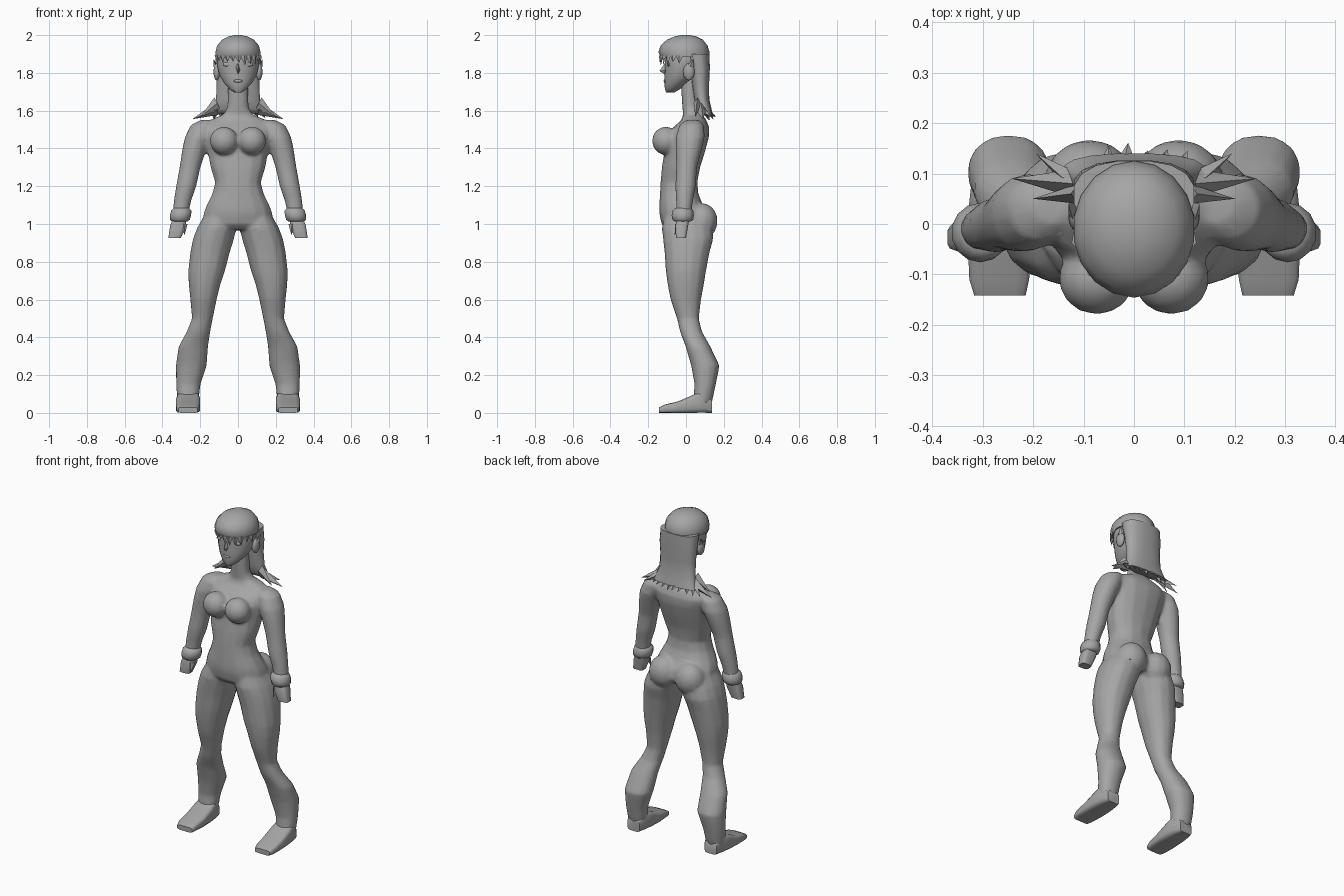
import bpy, bmesh, math, random
from mathutils import Vector, Matrix

random.seed(4)
grey = bpy.data.materials.new("plain grey")
grey.diffuse_color = (0.38, 0.38, 0.38, 1)


def loft(bm, rows, axis="z", n=14, power=2.0, mirror=False):
    """Rows are (position, x0, x1, low, high); rounded sections joined and capped."""
    for s in ((1, -1) if mirror else (1,)):
        rings = []
        for p, x0, x1, lo, hi in rows:
            ring = []
            for i in range(n):
                a = 2 * math.pi * (i + 0.5) / n
                c, d = math.cos(a), math.sin(a)
                c = math.copysign(abs(c) ** (2 / power), c)
                d = math.copysign(abs(d) ** (2 / power), d)
                x = s * ((x0 + x1) / 2 + c * (x1 - x0) / 2)
                v = (lo + hi) / 2 + d * (hi - lo) / 2
                ring.append(bm.verts.new((x, v, p) if axis == "z" else (x, p, v)))
            rings.append(ring)
        for r, q in zip(rings, rings[1:]):
            for i in range(n):
                j = (i + 1) % n
                bm.faces.new((r[i], r[j], q[j], q[i]))
        bm.faces.new(rings[0])
        bm.faces.new(rings[-1])


def sym(rows):
    return [(z, -w, w, f, b) for z, w, f, b in rows]


def ball(bm, loc, size, mirror=True):
    for s in ((1, -1) if mirror else (1,)):
        m = Matrix.Translation((s * loc[0], loc[1], loc[2])) @ Matrix.Diagonal((*size, 1))
        bmesh.ops.create_uvsphere(bm, u_segments=14, v_segments=10, radius=1, matrix=m)


def spike(bm, base, tip, a, b):
    """Four-sided lock from a diamond base to a point."""
    base, a, b = Vector(base), Vector(a), Vector(b)
    ring = [bm.verts.new(base + k) for k in (a, b, -a, -b)]
    t = bm.verts.new(tip)
    for i in range(4):
        bm.faces.new((ring[i], ring[(i + 1) % 4], t))
    bm.faces.new(ring)


def finish(bm, name, angle=60, blend=False):
    bmesh.ops.recalc_face_normals(bm, faces=bm.faces[:])
    me = bpy.data.meshes.new(name)
    bm.to_mesh(me)
    bm.free()
    me.materials.append(grey)
    ob = bpy.data.objects.new(name, me)
    bpy.context.collection.objects.link(ob)
    bpy.ops.object.select_all(action="DESELECT")
    ob.select_set(True)
    bpy.context.view_layer.objects.active = ob
    if blend:  # fuse overlapping volumes into one skin
        r = ob.modifiers.new("fuse", "REMESH")
        r.mode, r.voxel_size = "VOXEL", 0.009
        s = ob.modifiers.new("soften", "SMOOTH")
        s.factor, s.iterations = 0.5, 6
        d = ob.modifiers.new("reduce", "DECIMATE")
        d.ratio = 0.2
        for m in ("fuse", "soften", "reduce"):
            bpy.ops.object.modifier_apply(modifier=m)
        bpy.ops.object.shade_smooth()
    else:
        bpy.ops.object.shade_smooth_by_angle(angle=math.radians(angle))
    return ob


# Body: torso and neck, legs, arms, chest and seat fused
bm = bmesh.new()
loft(bm, sym([(0.97, .12, -.10, .11), (1.0, .19, -.13, .13), (1.06, .184, -.142, .12),
              (1.1, .168, -.142, .09), (1.16, .138, -.138, .066), (1.22, .122, -.135, .06),
              (1.3, .147, -.128, .075), (1.38, .162, -.115, .1), (1.46, .178, -.105, .122),
              (1.51, .19, -.07, .124), (1.55, .15, -.025, .108), (1.58, .078, -.015, .085),
              (1.62, .056, -.02, .068), (1.78, .052, -.03, .06)]), power=2.3)
loft(bm, [(1.07, .02, .165, -.11, .10), (.98, .008, .218, -.128, .14), (.92, .02, .24, -.122, .145),
          (.85, .042, .254, -.114, .125), (.75, .068, .265, -.107, .106), (.68, .092, .262, -.098, .095),
          (.6, .112, .253, -.082, .08), (.5, .133, .244, -.048, .068), (.43, .146, .272, -.032, .085),
          (.35, .158, .316, -.002, .13), (.25, .165, .33, .027, .178), (.15, .198, .328, .045, .158),
          (.05, .21, .322, .035, .137)], mirror=True, power=2.2)
loft(bm, [(1.55, .12, .20, 0, .07), (1.525, .12, .25, -.035, .095), (1.46, .14, .282, -.055, .1),
          (1.4, .165, .295, -.055, .085), (1.3, .198, .31, -.052, .058), (1.2, .22, .328, -.057, .052),
          (1.12, .248, .341, -.053, .037), (1.03, .267, .347, -.052, .027)], mirror=True)
ball(bm, (.074, -.108, 1.44), (.076, .072, .075))
ball(bm, (.088, .085, 1.015), (.09, .083, .095))
finish(bm, "body", blend=True)

# Feet with flat soles
bm = bmesh.new()
loft(bm, [(.137, .222, .305, 0, .07), (.09, .206, .322, 0, .12), (.035, .2, .328, 0, .095),
          (-.04, .2, .33, 0, .062), (-.11, .207, .327, 0, .045), (-.142, .214, .317, 0, .03)],
     axis="y", n=12, power=5, mirror=True)
finish(bm, "feet", 50)

# Wrist cuffs
bm = bmesh.new()
loft(bm, [(1.012, .268, .348, -.058, .024), (1.022, .254, .361, -.072, .038), (1.045, .247, .362, -.076, .042),
          (1.07, .245, .355, -.072, .038), (1.086, .26, .34, -.056, .026)], mirror=True)
finish(bm, "wrist_cuffs", 50)

# Mitten hands with thumbs
bm = bmesh.new()
loft(bm, [(1.03, .275, .345, -.045, .018), (.99, .275, .36, -.058, .012), (.925, .302, .37, -.053, .0)],
     n=12, power=4, mirror=True)
for s in (1, -1):
    spike(bm, (s * .285, -.04, 1.0), (s * .283, -.06, .94), (.018, 0, 0), (0, .018, 0))
finish(bm, "hands", 45)

# Head, nose, ears
bm = bmesh.new()
loft(bm, sym([(1.697, .022, -.105, -.06), (1.715, .047, -.112, -.03), (1.75, .078, -.114, .02),
              (1.79, .1, -.114, .07), (1.84, .112, -.112, .09), (1.9, .112, -.112, .1),
              (1.95, .085, -.09, .08)]), n=18)
finish(bm, "head")
bm = bmesh.new()
spike(bm, (0, -.104, 1.825), (0, -.14, 1.81), (.014, 0, -.012), (0, 0, .04))
finish(bm, "nose", 30)
bm = bmesh.new()
ball(bm, (.112, .015, 1.805), (.018, .03, .045))
for s in (1, -1):
    spike(bm, (s * .118, .02, 1.83), (s * .13, .04, 1.875), (.012, 0, 0), (0, .022, 0))
finish(bm, "ears")

# Eyes and lips as thin raised plates
bm = bmesh.new()
ball(bm, (.055, -.092, 1.845), (.026, .008, .012))
finish(bm, "eyes")
bm = bmesh.new()
ball(bm, (0, -.112, 1.757), (.024, .006, .008), mirror=False)
finish(bm, "lips")

# Hair cap and long back fall fused
bm = bmesh.new()
loft(bm, sym([(1.885, .121, -.134, .122), (1.91, .121, -.146, .125), (1.945, .112, -.134, .114),
              (1.975, .086, -.102, .09), (1.993, .05, -.06, .054), (2.0, .018, -.025, .02)]), n=18)
finish(bm, "hair_cap")
bm = bmesh.new()
loft(bm, sym([(1.9, .121, -.01, .126), (1.82, .121, .02, .127), (1.74, .115, .03, .123),
              (1.66, .118, .042, .124), (1.61, .132, .055, .136), (1.585, .14, .075, .14)]), n=16, power=2.4)
finish(bm, "hair_back")

# Jagged fringe hanging around the forehead
bm = bmesh.new()
for i in range(11):
    a = math.radians(-75 + 15 * i)
    x, y = .118 * math.sin(a), -.138 * math.cos(a)
    drop = random.uniform(.03, .055)
    spike(bm, (x, y * .97, 1.892), (x * 1.02 + .006, y, 1.892 - drop),
          (.02 * math.cos(a), .02 * math.sin(a), 0), (.01 * math.sin(a), -.01 * math.cos(a), 0))
finish(bm, "fringe", 30)

# Pointed hair tips and flared side locks
bm = bmesh.new()
for i in range(8):
    x = -.119 + .034 * i
    y = .125 - abs(x) * .25
    spike(bm, (x, y, 1.595), (x * 1.15 + .008, y + random.uniform(.02, .045), random.uniform(1.545, 1.57)),
          (.021, 0, 0), (0, .016, 0))
for s in (1, -1):
    spike(bm, (s * .112, .08, 1.61), (s * .242, .09, 1.555), (0, .03, .005), (s * .01, 0, .032))
    spike(bm, (s * .11, .06, 1.64), (s * .2, .05, 1.565), (0, .02, 0), (s * .015, 0, .03))
    spike(bm, (s * .13, .09, 1.6), (s * .195, .14, 1.565), (0, .02, 0), (s * .01, 0, .02))
finish(bm, "hair_tips", 30)
